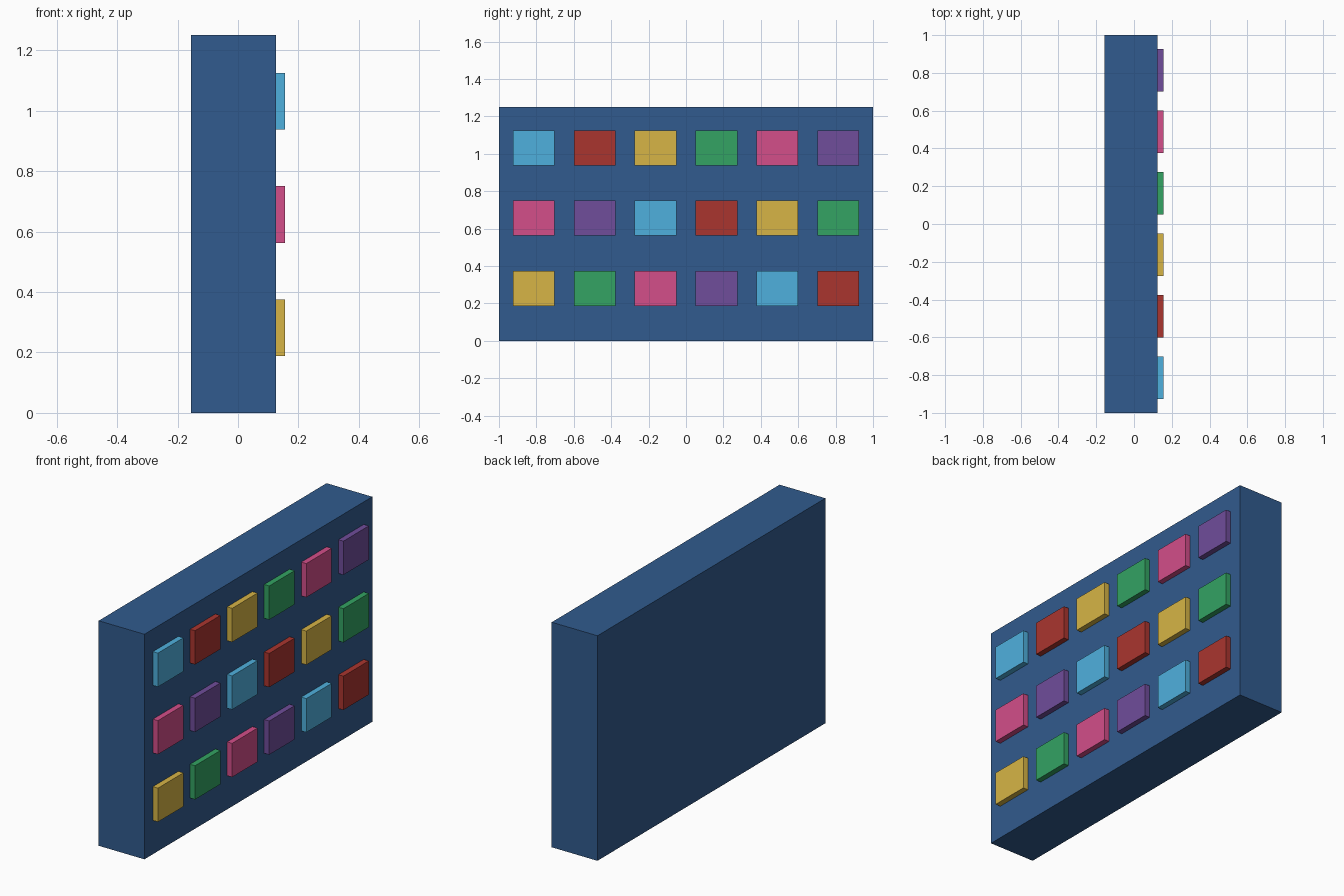
import bpy

if "Cube" in bpy.data.objects:
    bpy.data.objects.remove(bpy.data.objects["Cube"])

X_BACK, X_FACE, X_TILE = -0.156, 0.125, 0.156


def material(name, hex_rgb):
    srgb = [int(hex_rgb[i:i + 2], 16) / 255 for i in (0, 2, 4)]
    mat = bpy.data.materials.new(name)
    mat.diffuse_color = [((c + 0.055) / 1.055) ** 2.4 for c in srgb] + [1.0]
    mat.use_nodes = True
    mat.node_tree.nodes["Principled BSDF"].inputs["Base Color"].default_value = mat.diffuse_color
    return mat


def box(name, low, high, mat):
    centre = [(a + b) / 2 for a, b in zip(low, high)]
    bpy.ops.mesh.primitive_cube_add(size=1, location=centre)
    obj = bpy.context.object
    obj.name = name
    obj.scale = [b - a for a, b in zip(low, high)]
    bpy.ops.object.transform_apply(location=False, rotation=False, scale=True)
    obj.data.materials.append(mat)
    return obj


# Upright panel
box("panel", (X_BACK, -1, 0), (X_FACE, 1, 1.25), material("panel_blue", "315B8E"))

palette = [material(n, h) for n, h in (
    ("sky_blue", "4FB0DE"), ("red", "AA352F"), ("yellow", "D7B546"),
    ("green", "33A363"), ("pink", "D34E8A"), ("purple", "704D9B"))]

# Raised tiles: three rows of six, colours shifting by two per row
WIDTH, HEIGHT = 0.223, 0.1875
for row in range(3):
    z = 0.1875 + 0.375 * row
    for col in range(6):
        y = (col - 2.5) * 0.3255
        box(f"tile_{row + 1}_{col + 1}",
            (X_FACE, y - WIDTH / 2, z), (X_TILE, y + WIDTH / 2, z + HEIGHT),
            palette[(col + 2 * row + 2) % 6])
